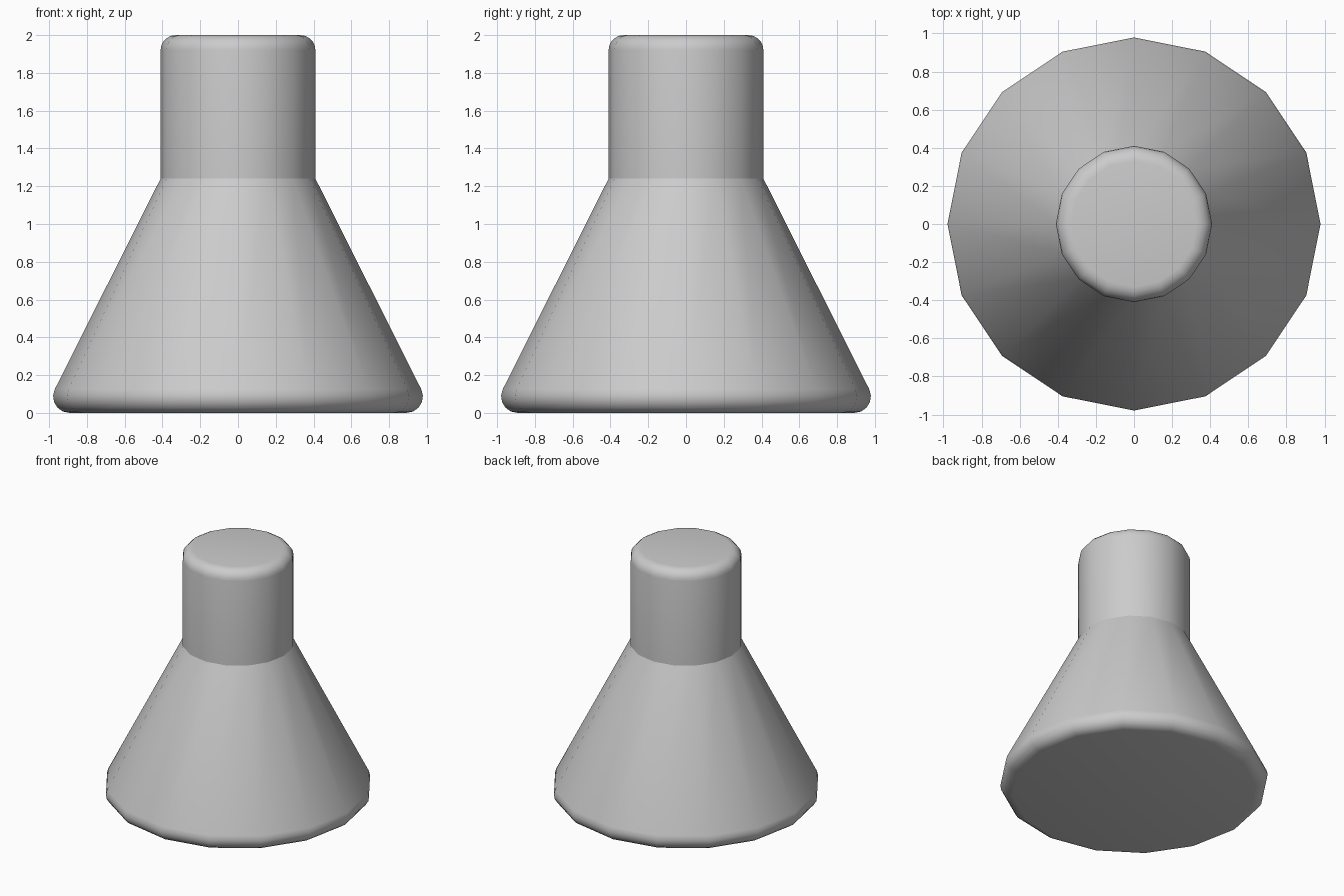
import bpy, bmesh
from math import cos, sin, tau, radians

if "Cube" in bpy.data.objects:
    bpy.data.objects.remove(bpy.data.objects["Cube"])

SIDES = 16


def arc(cr, cz, rad, a0, a1, steps=5):
    pts = []
    for i in range(steps + 1):
        a = radians(a0 + (a1 - a0) * i / steps)
        pts.append((cr + rad * cos(a), cz + rad * sin(a)))
    return pts


def lathe(name, profile):
    bm = bmesh.new()
    rings = [[bm.verts.new((r * cos(tau * k / SIDES), r * sin(tau * k / SIDES), z))
              for k in range(SIDES)] for r, z in profile]
    for a, b in zip(rings, rings[1:]):
        for k in range(SIDES):
            n = (k + 1) % SIDES
            bm.faces.new((a[k], a[n], b[n], b[k]))
    bm.faces.new(rings[0][::-1])
    bm.faces.new(rings[-1])
    mesh = bpy.data.meshes.new(name)
    bm.to_mesh(mesh)
    bm.free()
    obj = bpy.data.objects.new(name, mesh)
    bpy.context.collection.objects.link(obj)
    bpy.ops.object.select_all(action='DESELECT')
    obj.select_set(True)
    bpy.context.view_layer.objects.active = obj
    bpy.ops.object.shade_smooth_by_angle(angle=radians(25))
    return obj


# Conical body with rounded foot, sharp shoulder, straight neck and rounded rim
profile = arc(0.892, 0.087, 0.087, -90, 26.6)
profile.append((0.41, 1.24))
profile += arc(0.33, 1.92, 0.08, 0, 90)
lathe("flask_body", profile)
